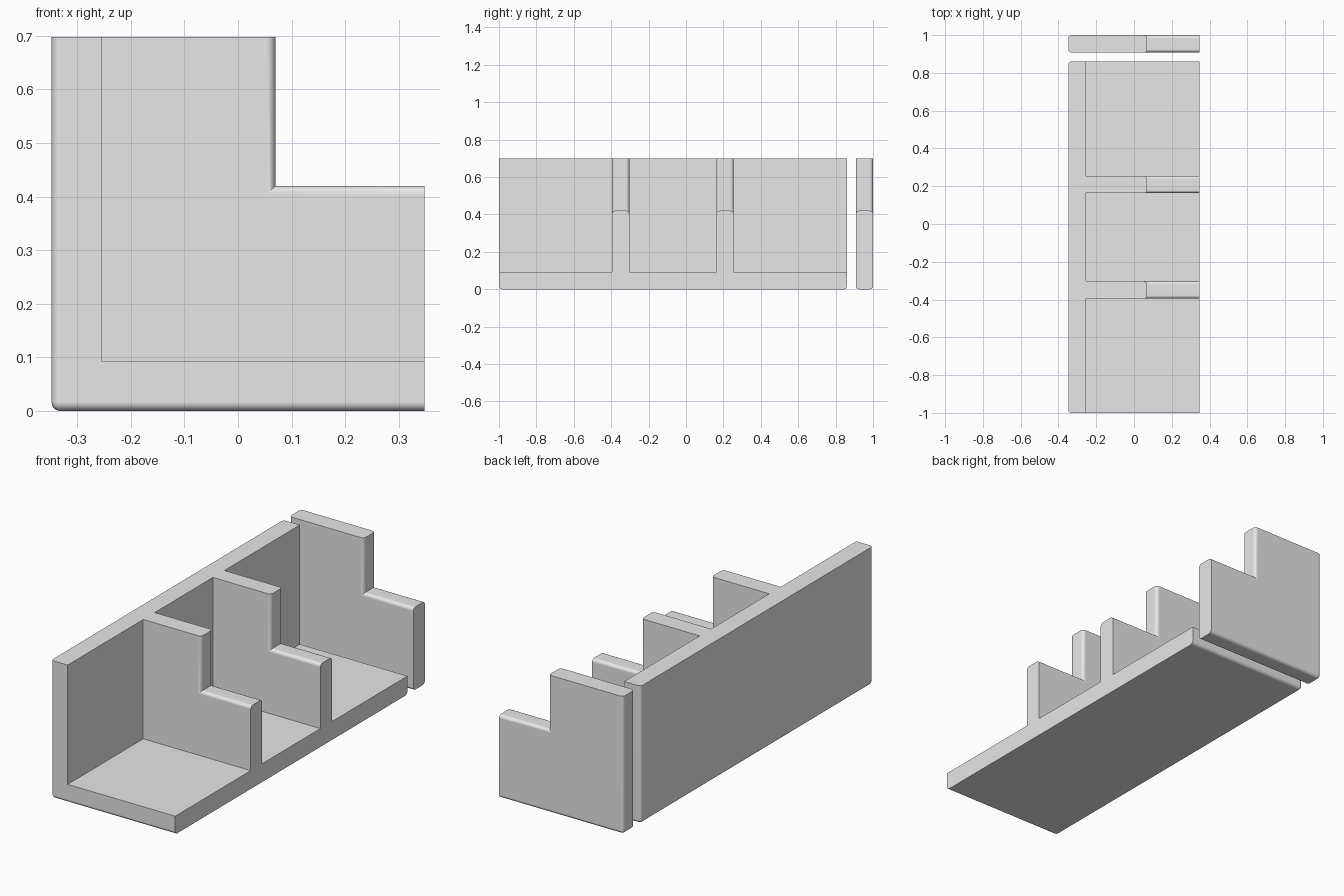
import bpy
import bmesh
import math

if "Cube" in bpy.data.objects:
    bpy.data.objects.remove(bpy.data.objects["Cube"], do_unlink=True)

# Overall sizes
X, H = 0.348, 0.698          # half depth, height
WALL = 0.093                 # wall and floor thickness
INNER = WALL - X             # inner face of the back wall
STEP_X, STEP_Z = 0.07, 0.42  # cut-out corner of the panels
RADIUS = 0.017

grey = bpy.data.materials.new("light grey")
grey.use_nodes = True
grey.diffuse_color = (0.8, 0.8, 0.8, 1)
grey.node_tree.nodes["Principled BSDF"].inputs["Base Color"].default_value = (0.8, 0.8, 0.8, 1)


def prism(name, profile, y0, y1, soft_sides=(), soft_corners=()):
    """Extrude an x-z profile along y, rounding chosen rim sides and corners."""
    bm = bmesh.new()
    near = [bm.verts.new((x, y0, z)) for x, z in profile]
    far = [bm.verts.new((x, y1, z)) for x, z in profile]
    n = len(profile)
    bm.faces.new(near)
    bm.faces.new(far[::-1])
    for i in range(n):
        j = (i + 1) % n
        bm.faces.new((near[j], near[i], far[i], far[j]))
    bmesh.ops.recalc_face_normals(bm, faces=bm.faces)

    edges = [bm.edges.get((near[i], far[i])) for i in soft_corners]
    for ring in (near, far):
        edges += [bm.edges.get((ring[i], ring[(i + 1) % n])) for i in soft_sides]
    if edges:
        bmesh.ops.bevel(bm, geom=edges, offset=RADIUS, offset_type='OFFSET',
                        segments=5, profile=0.5, affect='EDGES', clamp_overlap=True)
    mesh = bpy.data.meshes.new(name)
    bm.to_mesh(mesh)
    bm.free()
    mesh.materials.append(grey)
    obj = bpy.data.objects.new(name, mesh)
    bpy.context.collection.objects.link(obj)

    # Smooth fillets, flat main faces
    bpy.ops.object.select_all(action='DESELECT')
    obj.select_set(True)
    bpy.context.view_layer.objects.active = obj
    bpy.ops.object.shade_smooth_by_angle(angle=math.radians(30))
    weighted = obj.modifiers.new("flat faces", 'WEIGHTED_NORMAL')
    weighted.keep_sharp = True
    return obj


def stepped(left, bottom):
    """Panel outline with the upper front corner cut away."""
    return [(left, H), (left, bottom), (X, bottom),
            (X, STEP_Z), (STEP_X, STEP_Z), (STEP_X, H)]


# Back wall and floor in one L-shaped piece
prism("wall_and_floor",
      [(-X, H), (-X, 0), (X, 0), (X, WALL), (INNER, WALL), (INNER, H)],
      -1.0, 0.86, soft_sides=(0, 1), soft_corners=(1,))

# Dividers standing on the floor against the wall
for label, y in (("front", -0.395), ("rear", 0.163)):
    prism(label + "_divider", stepped(INNER, WALL), y, y + 0.092, soft_sides=(3, 4))

# Loose end panel behind the tray
prism("end_panel", stepped(-X, 0), 0.908, 1.0, soft_sides=(0, 1, 3, 4), soft_corners=(1,))
